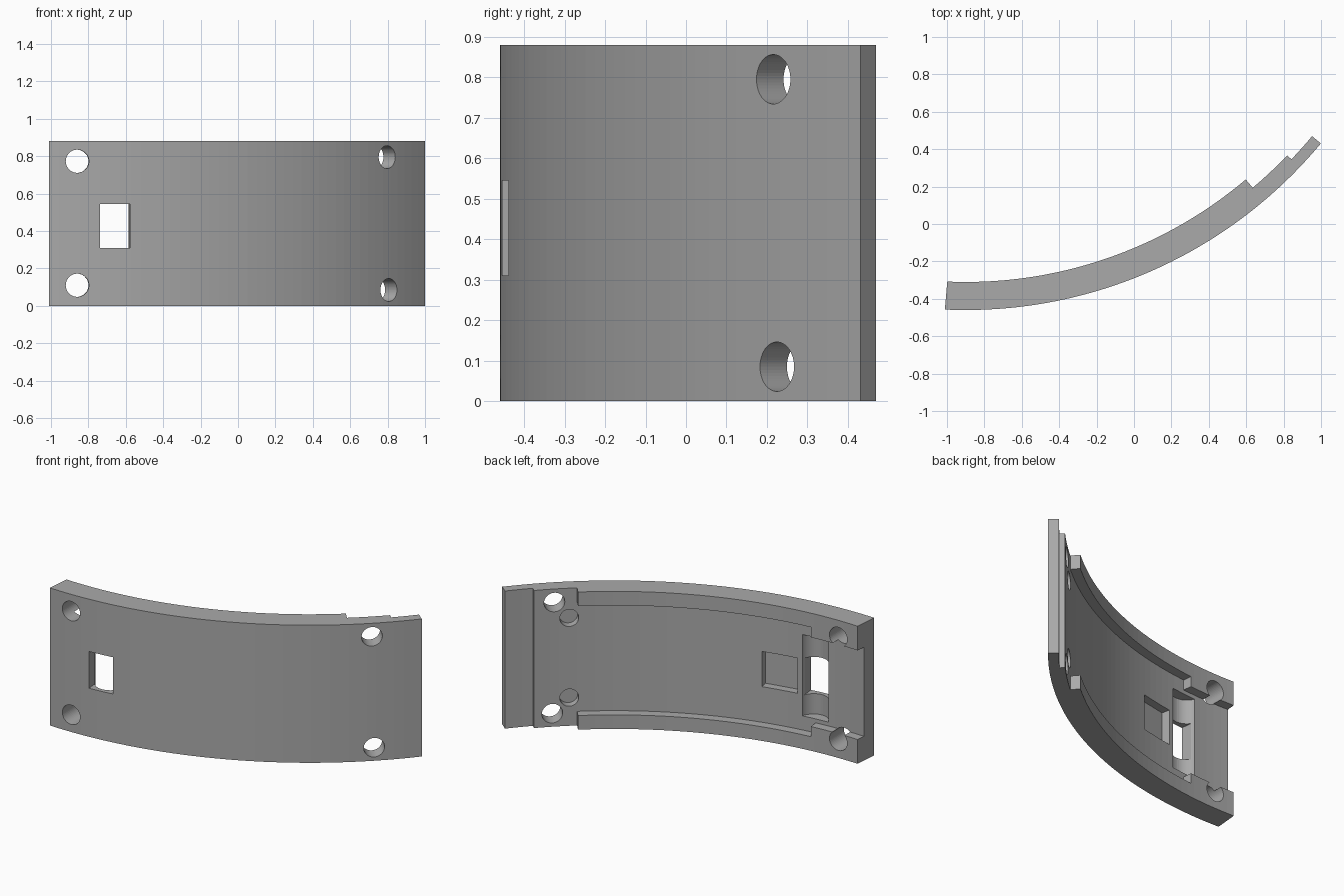
import bpy, bmesh, math
from mathutils import Matrix, Vector

if "Cube" in bpy.data.objects:
    bpy.data.objects.remove(bpy.data.objects["Cube"])

CENTRE = Vector((-0.9, 2.01, 0))   # axis of the bend
OUTER, INNER, FLOOR, LIP = 2.47, 2.32, 2.378, 2.409
HEIGHT = 0.88
STEP = 40.2 / 32                   # facet size in degrees

grey = bpy.data.materials.new("light_grey")
grey.use_nodes = True
grey.diffuse_color = (0.4, 0.4, 0.4, 1)
grey.node_tree.nodes["Principled BSDF"].inputs["Base Color"].default_value = (0.4, 0.4, 0.4, 1)


def polar(r, deg, z=0.0):
    a = math.radians(deg)
    return CENTRE + Vector((r * math.sin(a), -r * math.cos(a), z))


def finish(bm, name):
    bmesh.ops.recalc_face_normals(bm, faces=bm.faces)
    mesh = bpy.data.meshes.new(name)
    bm.to_mesh(mesh)
    bm.free()
    mesh.materials.append(grey)
    obj = bpy.data.objects.new(name, mesh)
    bpy.context.collection.objects.link(obj)
    return obj


def sector(name, r0, r1, a0, a1, z0, z1):
    """Curved slab between two radii, two angles and two heights."""
    angles = [a0] + [k * STEP for k in range(-5, 50) if a0 + 0.01 < k * STEP < a1 - 0.01] + [a1]
    bm = bmesh.new()
    outline = [polar(r1, a, z0) for a in angles] + [polar(r0, a, z0) for a in reversed(angles)]
    face = bm.faces.new([bm.verts.new(p) for p in outline])
    top = bmesh.ops.extrude_face_region(bm, geom=[face])["geom"]
    bmesh.ops.translate(bm, vec=(0, 0, z1 - z0), verts=[v for v in top if isinstance(v, bmesh.types.BMVert)])
    return finish(bm, name)


def block(name, r, deg, size, z):
    """Box turned to face the bend axis."""
    bm = bmesh.new()
    m = Matrix.Translation(polar(r, deg, z)) @ Matrix.Rotation(math.radians(deg), 4, "Z") @ Matrix.Diagonal((*size, 1))
    bmesh.ops.create_cube(bm, size=1, matrix=m)
    return finish(bm, name)


def drill(name, r, deg, z, radius, depth, upright=False):
    """Cylinder along the radial direction, or upright."""
    bm = bmesh.new()
    m = Matrix.Translation(polar(r, deg, z)) @ Matrix.Rotation(math.radians(deg), 4, "Z")
    if not upright:
        m = m @ Matrix.Rotation(math.pi / 2, 4, "X")
    bmesh.ops.create_cone(bm, cap_ends=True, segments=48, radius1=radius, radius2=radius, depth=depth, matrix=m)
    return finish(bm, name)


plate = sector("curved_plate", INNER, OUTER, -3 * STEP, 50.25, 0, HEIGHT)

cutters = [
    # straight trim of the end, then the stepped end
    block("end_trim", 2.4, -4.9, (0.2, 0.6, 2), 0.44),
    sector("step_cut", 2.2, FLOOR, 32 * STEP, 55, -0.1, 1),
    sector("lip_cut", 2.15, LIP, 46.3, 56, -0.2, 1.1),
    # channel between the rims
    sector("channel_cut", 2.25, FLOOR, 5.6, 33 * STEP, 0.09, HEIGHT - 0.09),
    sector("channel_mouth_cut", 2.23, FLOOR, -5 * STEP, 6 * STEP, 0.155, HEIGHT - 0.155),
    # slot with its rounded groove, and the square pocket
    drill("groove_cut", FLOOR - 0.025, 5.6, 0.44, 0.09, 0.52, upright=True),
    block("slot_cut", 2.4, 5.65, (0.16, 0.4, 0.235), 0.4275),
    block("pocket_cut", FLOOR, 11.2, (0.225, 0.1, 0.225), 0.43),
]
# bolt holes and blind holes
for z, deg in ((0.085, 43.7), (0.795, 43.4)):
    cutters.append(drill("bolt_hole_cut", 2.4, deg, z, 0.061, 0.5))
for z in (0.11, 0.773):
    cutters.append(drill("end_hole_cut", 2.4, 0.95, z, 0.062, 0.5))
for z in (0.18, 0.69):
    cutters.append(drill("blind_hole_cut", FLOOR, 41.3, z, 0.055, 0.1))

for c in cutters:
    c.hide_render = True
    mod = plate.modifiers.new(c.name, "BOOLEAN")
    mod.operation, mod.solver, mod.object = "DIFFERENCE", "EXACT", c

# apply the cuts and drop the cutters
bpy.context.view_layer.update()
cut = bpy.data.meshes.new_from_object(plate.evaluated_get(bpy.context.evaluated_depsgraph_get()))
plate.modifiers.clear()
plate.data = cut
for c in cutters:
    bpy.data.objects.remove(c)

bpy.context.view_layer.objects.active = plate
plate.select_set(True)
bpy.ops.object.shade_smooth_by_angle(angle=math.radians(1))
